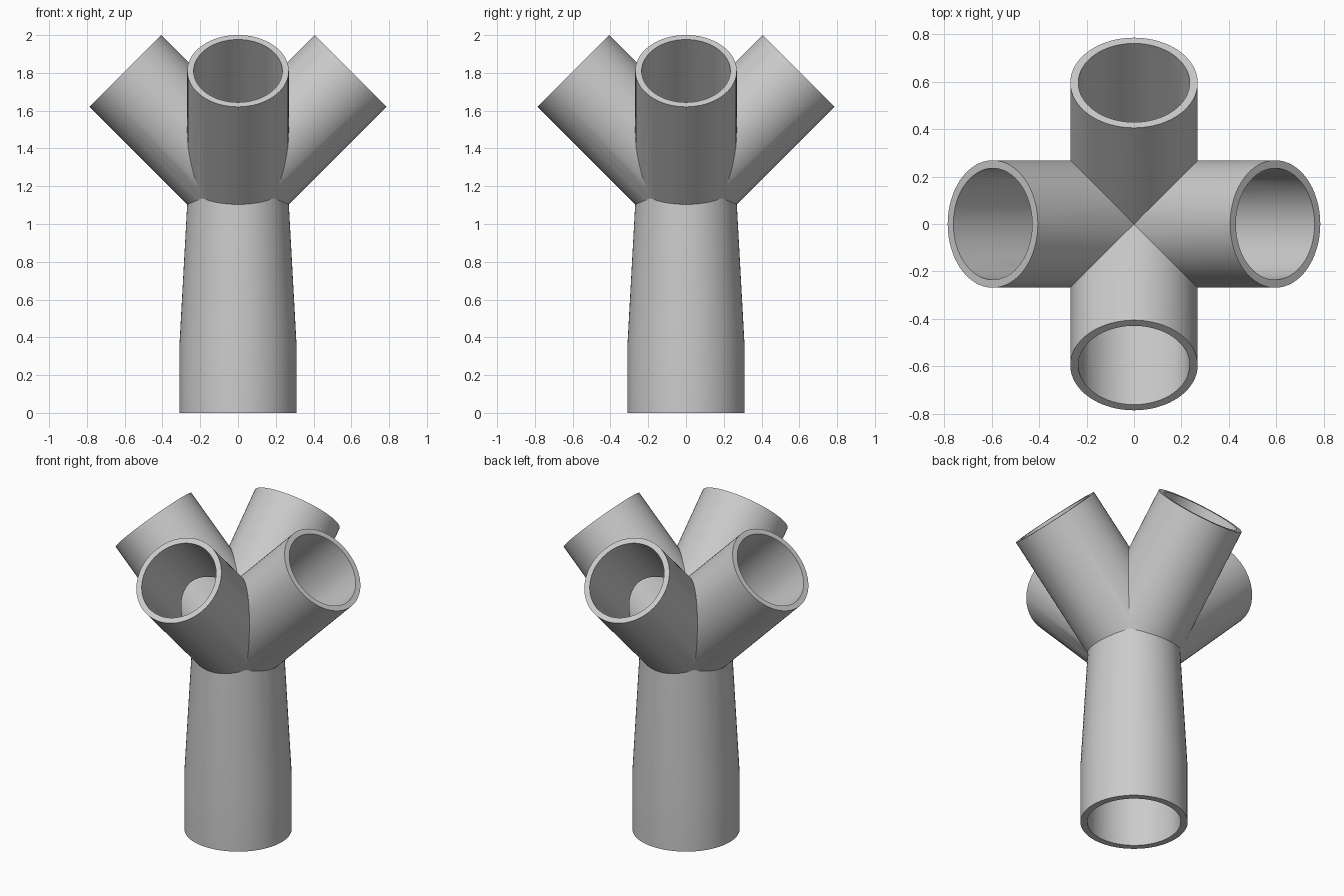
import bpy
import bmesh
from math import cos, sin, pi, radians
from mathutils import Matrix, Vector

cube = bpy.data.objects.get("Cube")
if cube:
    bpy.data.objects.remove(cube)

SIDES = 64
HUB = Vector((0, 0, 1.215))   # where all pipe axes meet
ARM_END = 0.842               # distance from hub to arm mouth
OUTER, INNER = 0.2687, 0.235
SHOULDER = 1.11               # height where the trunk taper ends

grey = bpy.data.materials.new("plain_grey")
grey.use_nodes = True
grey.diffuse_color = (0.6, 0.6, 0.6, 1)
grey.node_tree.nodes["Principled BSDF"].inputs["Base Color"].default_value = (0.6, 0.6, 0.6, 1)


def turned_wall(profile, matrix, cuts):
    """Pipe wall turned around z, trimmed to the positive side of each cut through the hub."""
    bm = bmesh.new()
    rings = [[bm.verts.new((r * cos(2 * pi * i / SIDES), r * sin(2 * pi * i / SIDES), z))
              for i in range(SIDES)] for r, z in profile]
    for low, high in zip(rings, rings[1:]):
        for i in range(SIDES):
            j = (i + 1) % SIDES
            bm.faces.new((low[i], low[j], high[j], high[i]))
    bm.transform(matrix)
    for normal in cuts:
        bmesh.ops.bisect_plane(bm, geom=bm.verts[:] + bm.edges[:] + bm.faces[:], dist=1e-5,
                               plane_co=HUB, plane_no=-normal, clear_outer=True)
    mesh = bpy.data.meshes.new("wall")
    bm.to_mesh(mesh)
    bm.free()
    return mesh


# One quarter: the sector around +x, with a mitre between arm and trunk
sector = [Vector((1, 1, 0)).normalized(), Vector((1, -1, 0)).normalized()]
tilt = Matrix.Rotation(pi / 4, 4, "Y")
mitre = (tilt @ Vector((0, 0, 1)) + Vector((0, 0, 1))).normalized()

arm = turned_wall([(OUTER, -0.4), (OUTER, ARM_END), (INNER, ARM_END), (INNER, -0.4)],
                  Matrix.Translation(HUB) @ tilt, sector + [mitre])
trunk = turned_wall([(INNER, 1.4), (INNER, SHOULDER), (0.27, 0.36), (0.27, 0),
                     (0.31, 0), (0.31, 0.36), (OUTER, SHOULDER), (OUTER, 1.4)],
                    Matrix(), sector + [-mitre])

# Four quarters welded into one hollow pipe
bm = bmesh.new()
for k in range(4):
    bm.from_mesh(arm)
    bm.from_mesh(trunk)
    bmesh.ops.rotate(bm, verts=bm.verts[:], cent=(0, 0, 0), matrix=Matrix.Rotation(pi / 2, 3, "Z"))
bmesh.ops.remove_doubles(bm, verts=bm.verts[:], dist=2e-4)
bmesh.ops.recalc_face_normals(bm, faces=bm.faces[:])
mesh = bpy.data.meshes.new("branched_pipe")
bm.to_mesh(mesh)
bm.free()
mesh.materials.append(grey)
pipe = bpy.data.objects.new("branched_pipe", mesh)
bpy.context.collection.objects.link(pipe)
for part in (arm, trunk):
    bpy.data.meshes.remove(part)

bpy.ops.object.select_all(action="DESELECT")
bpy.context.view_layer.objects.active = pipe
pipe.select_set(True)
bpy.ops.object.shade_smooth_by_angle(angle=radians(25))
